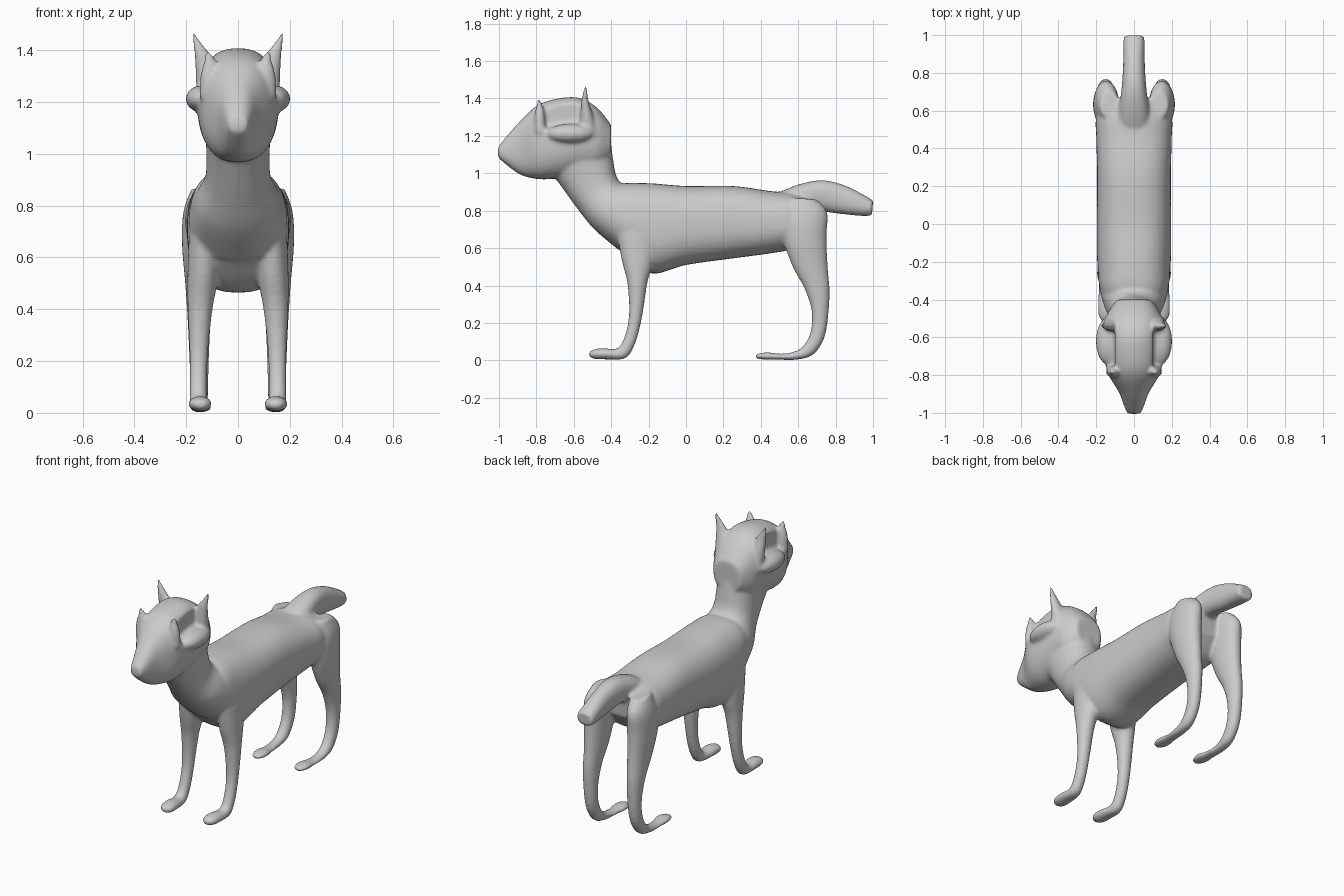
import bpy, bmesh
from math import cos, sin, pi, copysign
from mathutils import Matrix, Vector

bm = bmesh.new()


def spline(rows, steps=6):
    """Catmull-Rom through rows of numbers."""
    out = []
    for i in range(len(rows) - 1):
        p = [rows[max(0, min(len(rows) - 1, i + k))] for k in (-1, 0, 1, 2)]
        for s in range(steps):
            t = s / steps
            out.append([0.5 * (2 * b + (c - a) * t + (2 * a - 5 * b + 4 * c - d) * t * t
                               + (3 * b - a - 3 * c + d) * t ** 3) for a, b, c, d in zip(*p)])
    return out + [list(rows[-1])]


def loft(rows, power=2.0, sides=(1,), n=40):
    """Closed skin; row = x centre, half width, edge A (y, z), edge B (y, z)."""
    made = []
    for sx in sides:
        rings = []
        for x, w, ay, az, by, bz in spline(rows):
            ring = []
            for k in range(n):
                c, s = cos(2 * pi * k / n), sin(2 * pi * k / n)
                c = copysign(abs(c) ** (2 / power), c)
                s = copysign(abs(s) ** (2 / power), s)
                ring.append(bm.verts.new((sx * x + w * c, (ay + by) / 2 + (ay - by) / 2 * s,
                                          (az + bz) / 2 + (az - bz) / 2 * s)))
            rings.append(ring)
        faces = [bm.faces.new(rings[0]), bm.faces.new(rings[-1][::-1])]
        for r, q in zip(rings, rings[1:]):
            for k in range(n):
                faces.append(bm.faces.new((r[k], q[k], q[k - 1], r[k - 1])))
        bmesh.ops.recalc_face_normals(bm, faces=faces)
        made += [v for r in rings for v in r]
    return made


def ball(x, y, z, rx, ry, rz):
    for s in (-1, 1):
        bmesh.ops.create_uvsphere(bm, u_segments=32, v_segments=20, radius=1,
                                  matrix=Matrix.Translation((s * x, y, z)) @ Matrix.Diagonal((rx, ry, rz, 1)))


both = (-1, 1)

# Torso
loft([(0, .12, -.42, .86, -.41, .66), (0, .175, -.36, .94, -.34, .58), (0, .195, -.2, .947, -.19, .465),
      (0, .197, 0, .932, 0, .51), (0, .195, .25, .932, .25, .545), (0, .2, .45, .905, .47, .575),
      (0, .2, .56, .895, .56, .60), (0, .15, .66, .87, .64, .70)], 2.5)

# Neck and chest
loft([(0, .13, -.41, 1.22, -.74, 1.03), (0, .122, -.39, 1.08, -.66, .92), (0, .128, -.37, .98, -.58, .81),
      (0, .165, -.32, .93, -.49, .70), (0, .19, -.22, .90, -.36, .59)], 2.2)

# Head, with a scoop pressed in behind each brow
head = loft([(0, .035, -1.005, 1.14, -1.005, 1.085), (0, .052, -.97, 1.185, -.96, 1.045),
             (0, .08, -.9, 1.265, -.88, .99), (0, .138, -.8, 1.36, -.78, .968),
             (0, .155, -.7, 1.397, -.68, .975), (0, .155, -.58, 1.405, -.57, 1.0),
             (0, .14, -.48, 1.355, -.47, 1.02), (0, .09, -.40, 1.26, -.40, 1.08)], 2.4)
for v in head:
    if -.765 < v.co.y < -.555 and v.co.z > 1.25:
        v.co.x = max(-.1, min(.1, v.co.x))

# Cheeks, brow ridges and ears
ball(.14, -.62, 1.212, .062, .125, .052)
loft([(.12, .03, -.81, 1.22, -.75, 1.22), (.112, .032, -.81, 1.31, -.755, 1.31),
      (.108, .022, -.80, 1.36, -.765, 1.36), (.118, .008, -.795, 1.395, -.78, 1.395)], 2, both)
loft([(.115, .045, -.57, 1.2, -.47, 1.2), (.122, .042, -.565, 1.32, -.50, 1.32),
      (.138, .032, -.56, 1.385, -.52, 1.385), (.158, .016, -.552, 1.43, -.525, 1.43),
      (.173, .005, -.545, 1.468, -.532, 1.468)], 2, both)

# Front legs and paws
loft([(.13, .06, -.37, .68, -.15, .68), (.135, .06, -.345, .54, -.175, .52), (.145, .05, -.315, .42, -.205, .42),
      (.15, .04, -.305, .3, -.225, .29), (.152, .035, -.31, .2, -.245, .18), (.153, .034, -.34, .1, -.275, .08),
      (.152, .036, -.375, .062, -.325, .01), (.147, .044, -.44, .065, -.43, .005),
      (.145, .042, -.49, .06, -.49, .008), (.145, .02, -.52, .045, -.52, .02)], 2, both)

# Hind legs and paws
loft([(.13, .05, .56, .87, .70, .86), (.145, .066, .51, .76, .755, .79), (.148, .068, .52, .64, .752, .66),
      (.148, .056, .57, .5, .758, .5), (.15, .046, .635, .38, .768, .38), (.15, .04, .672, .26, .762, .25),
      (.15, .036, .665, .15, .74, .12), (.15, .034, .62, .07, .68, .03), (.15, .032, .56, .042, .59, .003),
      (.147, .034, .5, .036, .5, .003), (.144, .044, .43, .043, .43, .003), (.144, .025, .37, .033, .37, .01)], 2, both)

# Tail
loft([(0, .09, .48, .89, .53, .78), (0, .08, .6, .94, .61, .80), (0, .066, .73, .963, .70, .80),
      (0, .058, .85, .935, .81, .785), (0, .056, .95, .885, .94, .772),
      (0, .054, 1.0, .855, .995, .775)], 2.3)

# Fuse every part into one smooth skin
mesh = bpy.data.meshes.new("animal_body")
bm.to_mesh(mesh)
bm.free()
body = bpy.data.objects.new("animal_body", mesh)
bpy.context.collection.objects.link(body)
bpy.context.view_layer.objects.active = body
body.select_set(True)
fuse = body.modifiers.new("fuse", 'REMESH')
fuse.mode = 'VOXEL'
fuse.voxel_size = 0.009
fuse.use_smooth_shade = True
soft = body.modifiers.new("soften", 'SMOOTH')
soft.factor = 0.5
soft.iterations = 10
